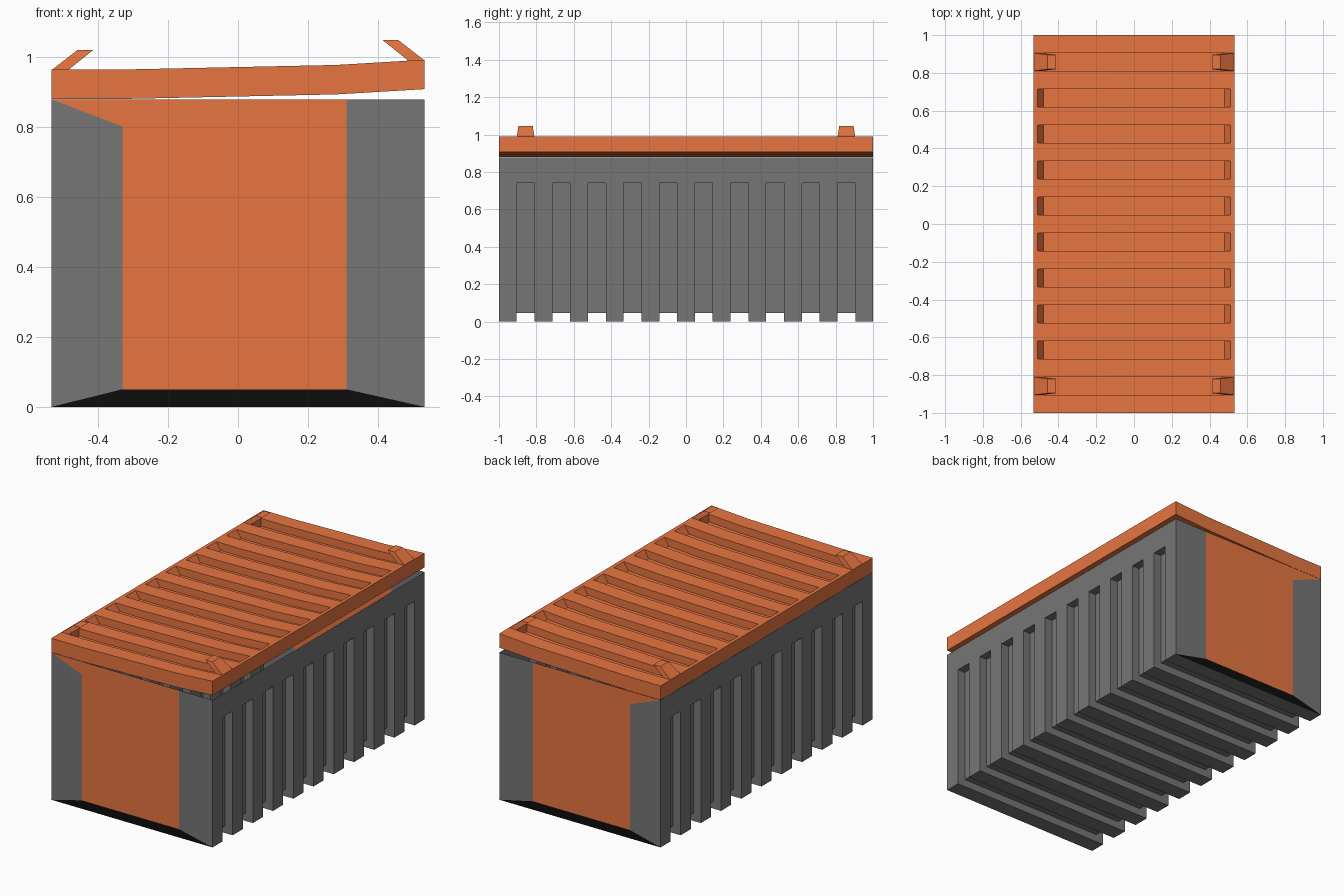
import bpy, bmesh, math

if "Cube" in bpy.data.objects:
    bpy.data.objects.remove(bpy.data.objects["Cube"])

PITCH, HALF_W, X, Y = 0.1906, 0.0475, 0.532, 1.0


def material(name, rgb):
    m = bpy.data.materials.new(name)
    m.diffuse_color = (*rgb, 1)
    m.use_nodes = True
    m.node_tree.nodes["Principled BSDF"].inputs["Base Color"].default_value = m.diffuse_color
    return m


orange = material("orange_plastic", (0.8, 0.178, 0.053))
grey = material("grey_plastic", (0.18, 0.18, 0.18))
dark = material("dark_plastic", (0.004, 0.004, 0.004))


def loft(bm, rings, caps=True, closed=True):
    loops = [[bm.verts.new(p) for p in ring] for ring in rings]
    n = len(loops[0])
    for a, b in zip(loops, loops[1:]):
        for i in range(n if closed else n - 1):
            j = (i + 1) % n
            bm.faces.new((a[i], a[j], b[j], b[i]))
    if caps:
        bm.faces.new(loops[0])
        bm.faces.new(loops[-1])


def finish(bm, name, mats):
    bmesh.ops.remove_doubles(bm, verts=bm.verts, dist=1e-5)
    bmesh.ops.dissolve_degenerate(bm, dist=1e-5, edges=bm.edges)
    bmesh.ops.recalc_face_normals(bm, faces=bm.faces)
    me = bpy.data.meshes.new(name)
    bm.to_mesh(me)
    bm.free()
    for m in mats:
        me.materials.append(m)
    ob = bpy.data.objects.new(name, me)
    bpy.context.collection.objects.link(ob)
    bpy.ops.object.select_all(action='DESELECT')
    ob.select_set(True)
    bpy.context.view_layer.objects.active = ob
    bpy.ops.object.shade_smooth_by_angle(angle=math.radians(25))
    return ob


def ribbed_rings(rib, groove):
    """Alternate rib and groove sections along y."""
    at = lambda sec, y: [(x, y, z) for x, z in sec]
    rings = [at(rib, -Y)]
    for i in range(10):
        c = (i - 4.5) * PITCH
        rings += [at(rib, c - HALF_W), at(groove, c - HALF_W),
                  at(groove, c + HALF_W), at(rib, c + HALF_W)]
    return rings + [at(rib, Y)]


# Body: open-topped shell with grooves down both sides and under the floor
def body_section(d):
    right = [(X, 0.878), (X, 0.74), (X - d, 0.74), (X - d, d * 0.9)]
    return right + [(-x, z) for x, z in reversed(right)]


bm = bmesh.new()
loft(bm, ribbed_rings(body_section(0), body_section(0.05)),
     caps=False, closed=False)

# Coloured end panels, identical on both ends
T = 0.878
ends = [
    ([(-.33, .05), (.31, .05), (.31, T), (-X, T), (-.33, .8)], 1),
    ([(-X, 0), (-.33, .05), (-.33, .8), (-X, T)], 0),
    ([(.31, .05), (X, 0), (X, T), (.31, T)], 0),
    ([(-X, 0), (X, 0), (.31, .05), (-.33, .05)], 2),
]
for y in (-Y, Y):
    for poly, mat in ends:
        f = bm.faces.new([bm.verts.new((x, y, z)) for x, z in poly])
        f.material_index = mat
finish(bm, "container_body", [grey, orange, dark])


# Lid: gently bent slab with cross slots in its top
def bend(x):
    pts = [(-X, 0), (-0.33, 0), (0.28, 0.013), (X, 0.028)]
    for (x0, h0), (x1, h1) in zip(pts, pts[1:]):
        if x <= x1:
            return h0 + (h1 - h0) * (x - x0) / (x1 - x0)
    return pts[-1][1]


def lid_section(d):
    top = [(x, 0.963 + bend(x) - (d if abs(x) < 0.5 else 0))
           for x in (-X, -0.51, -0.48, -0.33, 0.28, 0.48, 0.51, X)]
    return top + [(x, 0.879 + bend(x)) for x in (X, 0.28, -0.33, -X)]


bm = bmesh.new()
loft(bm, ribbed_rings(lid_section(0), lid_section(0.045)))
finish(bm, "lid", [orange])

# Four slanted corner hooks on the lid
for side, label in ((-1, "left"), (1, "right")):
    z0 = 0.963 + bend(side * X)
    for s, end in ((-1, "front"), (1, "back")):
        c = s * 4.5 * PITCH
        rings = []
        for outer, inner, dz, w in ((0.525, 0.48, -0.045, 0.047),
                                    (0.53, 0.483, 0, 0.047),
                                    (0.458, 0.413, 0.056, 0.038)):
            rings.append([(side * x, c + k * w, z0 + dz) for x, k in
                          ((outer, -1), (inner, -1), (inner, 1), (outer, 1))])
        bm = bmesh.new()
        loft(bm, rings)
        finish(bm, f"hook_{end}_{label}", [orange])
